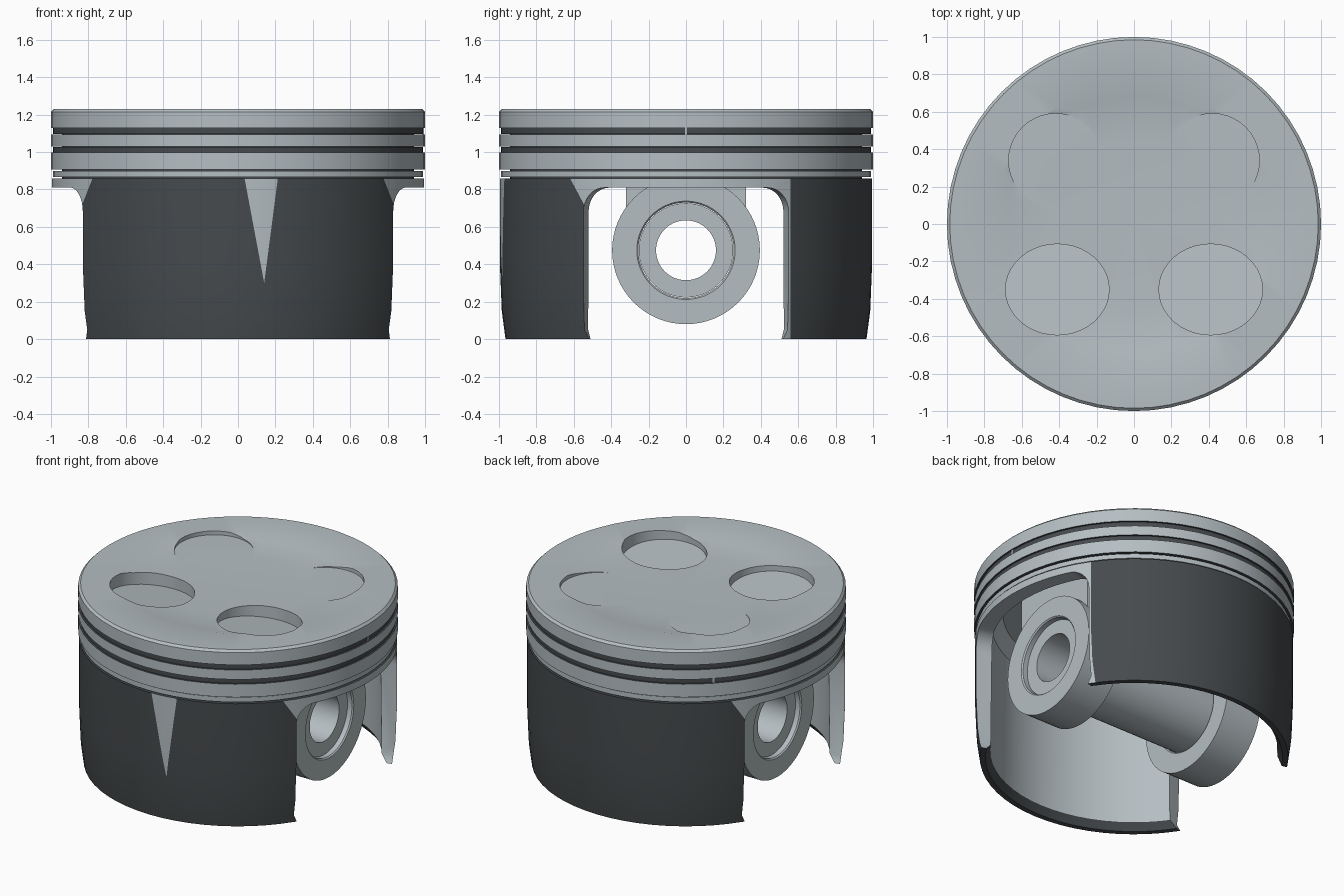
import bpy, bmesh, math
from mathutils import Matrix, Vector

if "Cube" in bpy.data.objects:
    bpy.data.objects.remove(bpy.data.objects["Cube"], do_unlink=True)


def material(name, rgb):
    m = bpy.data.materials.new(name)
    m.use_nodes = True
    m.diffuse_color = (*rgb, 1)
    m.node_tree.nodes["Principled BSDF"].inputs["Base Color"].default_value = (*rgb, 1)
    return m


METAL = material("light metal", (0.46, 0.515, 0.54))
DARK = material("dark coating", (0.061, 0.069, 0.074))


def finish(bm, name, mats, angle=30):
    bmesh.ops.recalc_face_normals(bm, faces=bm.faces)
    mesh = bpy.data.meshes.new(name)
    bm.to_mesh(mesh)
    bm.free()
    for m in mats:
        mesh.materials.append(m)
    mesh.shade_smooth()
    mesh.set_sharp_from_angle(angle=math.radians(angle))
    ob = bpy.data.objects.new(name, mesh)
    bpy.context.scene.collection.objects.link(ob)
    return ob


def lathe(profile, closed, steps=64):
    """Spin (radius, height) points around z."""
    bm = bmesh.new()
    vs = [bm.verts.new((r, 0, z)) for r, z in profile]
    es = [bm.edges.new(p) for p in zip(vs, vs[1:])]
    if closed:
        es.append(bm.edges.new((vs[-1], vs[0])))
    bmesh.ops.spin(bm, geom=vs + es, axis=(0, 0, 1), cent=(0, 0, 0),
                   angle=2 * math.pi, steps=steps)
    bmesh.ops.remove_doubles(bm, verts=bm.verts, dist=1e-4)
    return bm


def tube(name, r_in, r_out, lo, hi, mat, bevel=0.0, along_x=False):
    b = bevel
    bm = lathe([(r_in + b, lo), (r_out, lo), (r_out, hi), (r_in + b, hi)]
               + ([(r_in, hi - b), (r_in, lo + b)] if b else []), True)
    if along_x:
        bm.transform(Matrix.Translation((0, 0, PIN_Z)) @ Matrix.Rotation(math.pi / 2, 4, "Y"))
    return finish(bm, name, [mat])


def box(name, lo, hi, mat):
    bm = bmesh.new()
    bmesh.ops.create_cube(bm, size=1)
    lo, hi = Vector(lo), Vector(hi)
    bm.transform(Matrix.Translation((lo + hi) / 2) @ Matrix.Diagonal((*(hi - lo), 1)))
    return finish(bm, name, [mat])


PIN_Z = 0.475
TOP = 1.23
SKIRT_TOP = 0.86
GROOVES = [(1.095, 1.13), (0.997, 1.03), (SKIRT_TOP, 0.907)]

# Body section: dished crown, ring grooves, barrel skirt, hollow underside
section = [(0, 1.2), (0.45, 1.2), (0.68, 1.212), (0.75, TOP), (0.985, TOP), (1, TOP - 0.015)]
for lo, hi in GROOVES:
    section += [(1, hi), (0.94, hi), (0.94, lo), (1, lo)]
section[-1] = (0.995, SKIRT_TOP)
section += [(0.995, 0.4), (0.985, 0.15), (0.965, 0), (0.93, 0), (0.9, 0.05),
            (0.89, 0.95), (0.82, 1.03), (0, 1.03)]
body = finish(lathe(section, False), "piston_body", [METAL, DARK])


# Side opening cutter: rounded arch running along x, flaring at both ends
def slot_cutter():
    half = [(0.495, -0.1), (0.495, 0), (0.52, 0.05)]
    for i in range(9):
        a = math.pi / 2 * i / 8
        half.append((0.39 + 0.13 * math.cos(a), 0.68 + 0.13 * math.sin(a)))
    loop = half + [(-y, z) for y, z in reversed(half)]
    bm = bmesh.new()
    rings = []
    for x, flare in ((-1.1, 0.1), (-0.72, 0), (0.72, 0), (1.1, 0.1)):
        rings.append([bm.verts.new((x, y + math.copysign(flare, y), z)) for y, z in loop])
    n = len(loop)
    for a, b in zip(rings, rings[1:]):
        for i in range(n):
            bm.faces.new((a[i], a[(i + 1) % n], b[(i + 1) % n], b[i]))
    bm.faces.new(rings[0])
    bm.faces.new(rings[-1])
    return finish(bm, "slot_cutter", [METAL])


# Valve pocket cutter: elliptical plug with a sloping floor
def pocket_cutter(x, y, rx, ry, floor, slope):
    bm = bmesh.new()
    bmesh.ops.create_cone(bm, cap_ends=True, segments=40, radius1=1, radius2=1, depth=2)
    for v in bm.verts:
        v.co.x, v.co.y = x + rx * v.co.x, y + ry * v.co.y
        v.co.z = 1.4 if v.co.z > 0 else floor - slope * (v.co.y - y)
    return finish(bm, "pocket_cutter", [METAL])


cutters = [slot_cutter()]
for s in (-1, 1):
    cutters.append(pocket_cutter(s * 0.41, -0.35, 0.277, 0.243, 1.147, 0.115))
    cutters.append(pocket_cutter(s * 0.42, 0.34, 0.25, 0.25, 1.204, 0))
for c in cutters:
    c.hide_render = True
    mod = body.modifiers.new("cut", "BOOLEAN")
    mod.operation, mod.solver, mod.object = "DIFFERENCE", "EXACT", c
bpy.context.view_layer.update()
cut_mesh = bpy.data.meshes.new_from_object(body.evaluated_get(bpy.context.evaluated_depsgraph_get()))
body.modifiers.clear()
body.data = cut_mesh
for c in cutters:
    bpy.data.objects.remove(c, do_unlink=True)

# Skirt coating: split the outer faces along its borders, then colour by rule
WEDGE = [(0.035, SKIRT_TOP), (0.14, 0.3), (0.213, SKIRT_TOP)]


def is_outer(f):
    c = f.calc_center_median_weighted()
    r = math.hypot(c.x, c.y)
    return c.z < SKIRT_TOP and r > 0.93 and f.normal.x * c.x + f.normal.y * c.y > 0.7 * r


def split(bm, test, co, no):
    faces = [f for f in bm.faces if is_outer(f) and test(f.calc_center_median_weighted())]
    geom = set(faces)
    for f in faces:
        geom.update(f.edges)
        geom.update(f.verts)
    bmesh.ops.bisect_plane(bm, geom=list(geom), dist=1e-5, plane_co=co, plane_no=no)
    bm.normal_update()


def border(x, y, z):
    return 0.56 if x > 0 and y > 0 else 0.54 + 0.533 * (z - 0.71)


def in_wedge(c):
    (x0, z0), (xt, zt), (x1, _) = WEDGE
    t = (c.z - zt) / (z0 - zt)
    return c.y < 0 and t > 0 and xt + t * (x0 - xt) < c.x < xt + t * (x1 - xt)


bm = bmesh.new()
bm.from_mesh(body.data)
bm.normal_update()
for sx in (-1, 1):
    for sy in (-1, 1):
        straight = sx > 0 and sy > 0
        split(bm, lambda c: c.x * sx > 0.5 and c.y * sy > 0,
              (0, sy * (0.56 if straight else 0.54), 0.71),
              (0, sy, 0 if straight else -0.533))
tip = WEDGE[1]
for x, z in (WEDGE[0], WEDGE[2]):
    split(bm, lambda c: c.y < 0 and abs(c.x - 0.14) < 0.2,
          (tip[0], 0, tip[1]), (z - tip[1], 0, tip[0] - x))
for f in bm.faces:
    c = f.calc_center_median_weighted()
    r = math.hypot(c.x, c.y)
    groove = 0.92 < r < 0.99 and any(lo - 0.002 < c.z < hi + 0.002 for lo, hi in GROOVES)
    coat = is_outer(f) and abs(c.y) > border(c.x, c.y, c.z) and not in_wedge(c)
    rim = c.z < 0.04 and f.normal.z < -0.3
    f.material_index = int(groove or coat or rim)
bm.to_mesh(body.data)
bm.free()
body.data.shade_smooth()
body.data.set_sharp_from_angle(angle=math.radians(30))

# Piston rings seated in the grooves
tube("upper_ring", 0.93, 0.99, GROOVES[0][0] + 0.002, GROOVES[0][1] - 0.002, DARK)
tube("lower_ring", 0.93, 0.99, GROOVES[1][0] + 0.002, GROOVES[1][1] - 0.002, DARK)
tube("oil_ring", 0.93, 0.988, 0.868, 0.9, METAL)

# Ring end gaps as thin plates
for name, (lo, hi), turn in (("upper_ring_gap", GROOVES[0], 0), ("lower_ring_gap", GROOVES[1], 135)):
    gap = box(name, (0.986, -0.006, lo), (0.994, 0.006, hi), METAL)
    gap.data.transform(Matrix.Rotation(math.radians(turn), 4, "Z"))

# Pin, bosses and the webs that tie them to the crown
tube("wrist_pin", 0.16, 0.252, -0.66, 0.66, METAL, along_x=True)
for side, s in (("right", -1), ("left", 1)):
    a, b = sorted((s * 0.43, s * 0.7))
    tube(side + "_pin_boss", 0.255, 0.395, a, b, METAL, bevel=0.008, along_x=True)
    a, b = sorted((s * 0.47, s * 0.65))
    box(side + "_boss_web", (a, -0.21, 0.79), (b, 0.21, 1.04), METAL)
    for end, t in (("front", -1), ("back", 1)):
        y0, y1 = sorted((t * 0.2, t * 0.32))
        box(f"{side}_{end}_boss_rib", (a, y0, 0.68), (b, y1, 1.04), METAL)
